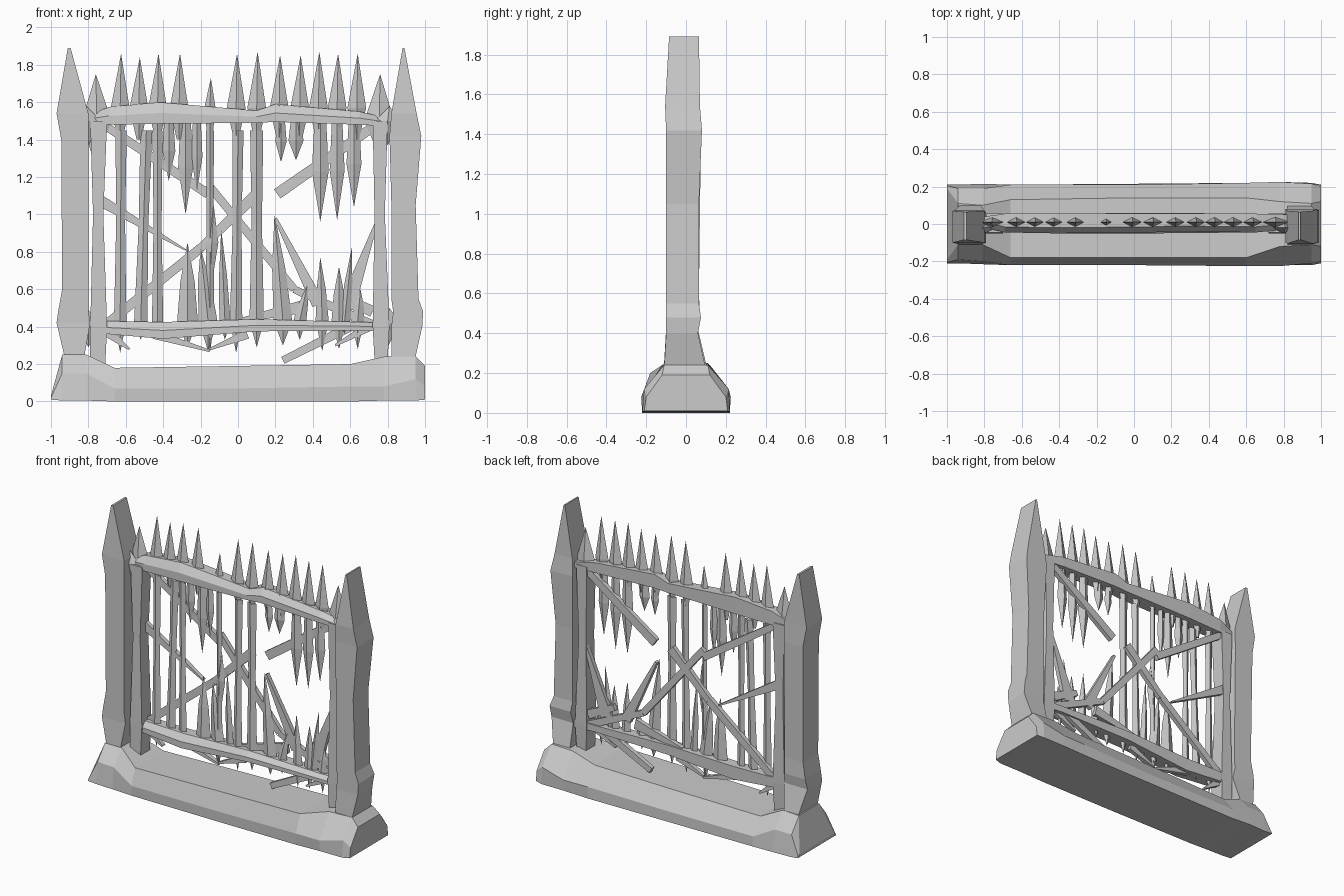
import bpy, bmesh
from mathutils import Vector


def loft(name, rings):
    """Skin equal-sized rings of points and cap both ends."""
    bm = bmesh.new()
    vs = [[bm.verts.new(p) for p in r] for r in rings]
    n = len(rings[0])
    for a, b in zip(vs, vs[1:]):
        for i in range(n):
            j = (i + 1) % n
            bm.faces.new((a[i], a[j], b[j], b[i]))
    bm.faces.new(vs[0])
    bm.faces.new(vs[-1])
    bmesh.ops.remove_doubles(bm, verts=bm.verts, dist=0.0005)
    bmesh.ops.recalc_face_normals(bm, faces=bm.faces)
    me = bpy.data.meshes.new(name)
    bm.to_mesh(me)
    bm.free()
    ob = bpy.data.objects.new(name, me)
    bpy.context.collection.objects.link(ob)
    return ob


def column(name, secs):
    """Upright of rectangular sections (z, x0, x1, y0, y1)."""
    return loft(name, [[(a, c, z), (b, c, z), (b, d, z), (a, d, z)] for z, a, b, c, d in secs])


def spindle(name, secs, y=0.01, d=0.4):
    """Diamond-section picket through (x, z, half width)."""
    rings = []
    for x, z, w in secs:
        t = min(w * d + 0.006, 0.03) if w else 0
        rings.append([(x - w, y, z), (x, y - t, z), (x + w, y, z), (x, y + t, z)])
    return loft(name, rings)


def brace(name, p, q, w0, w1, y0=0.015, y1=0.045):
    """Slanted board in the xz plane."""
    p, q = Vector(p), Vector(q)
    t = (q - p).normalized()
    nrm = Vector((-t.y, t.x))
    rings = []
    for c, w in ((p, w0), (q, w1)):
        a, b = c - nrm * w, c + nrm * w
        rings.append([(a.x, y0, a.y), (b.x, y0, b.y), (b.x, y1, b.y), (a.x, y1, a.y)])
    return loft(name, rings)


# stone-like base, lofted along x: (x, y front low, mid, top, y back top, mid, low, z low, mid, top)
base = [(-1.0, -.21, -.205, -.19, .19, .205, .21, .01, .02, .03),
        (-.94, -.21, -.19, -.11, .11, .19, .21, .005, .15, .25),
        (-.81, -.215, -.2, -.11, .10, .19, .215, .005, .15, .25),
        (-.66, -.215, -.22, -.18, .13, .21, .21, 0, .07, .18),
        (0.0, -.22, -.22, -.18, .14, .21, .215, 0, .07, .19),
        (.6, -.22, -.225, -.18, .14, .22, .22, 0, .08, .20),
        (.78, -.22, -.225, -.12, .12, .225, .22, .005, .08, .24),
        (.95, -.22, -.21, -.11, .11, .215, .22, .005, .12, .24),
        (1.0, -.21, -.20, -.12, .12, .20, .21, .01, .08, .19)]
loft("base", [[(x, a, l), (x, b, m), (x, c, h), (x, d, h), (x, e, m), (x, f, l)]
              for x, a, b, c, d, e, f, l, m, h in base])

# outer posts with ridged tips
column("left_post", [(.15, -.95, -.80, -.12, .12), (.25, -.93, -.82, -.11, .10),
                     (.42, -.97, -.79, -.10, .06), (.49, -.96, -.80, -.10, .07),
                     (.6, -.94, -.80, -.10, .065), (1.40, -.945, -.80, -.10, .075),
                     (1.54, -.97, -.80, -.10, .07), (1.89, -.91, -.895, -.085, .065)])
column("right_post", [(.15, .80, .96, -.12, .12), (.22, .82, .945, -.11, .10),
                      (.40, .82, .985, -.10, .06), (.48, .83, .99, -.10, .075),
                      (.55, .82, .965, -.10, .065), (1.05, .82, .95, -.10, .065),
                      (1.42, .81, .98, -.10, .08), (1.54, .82, .955, -.105, .07),
                      (1.89, .88, .89, -.085, .065)])

# inner stiles of the panel, and their spear tips
column("left_stile", [(.19, -.79, -.71, -.05, .05), (.40, -.79, -.70, -.05, .055),
                      (1.0, -.775, -.72, -.04, .05), (1.5, -.79, -.70, -.045, .055)])
column("right_stile", [(.22, .73, .80, -.05, .05), (.40, .72, .81, -.05, .055),
                       (1.0, .73, .785, -.04, .05), (1.5, .72, .80, -.045, .055)])
for s, side in ((-1, "left"), (1, "right")):
    spindle(side + "_stile_tip", [(s * .77, 1.28, 0), (s * .755, 1.5, .08), (s * .76, 1.75, 0)])
    # pegs joining rails to posts
    for z, part in ((.42, "lower"), (1.5, "upper")):
        spindle(f"{side}_{part}_joint", [(s * .80, z - .13, 0), (s * .80, z, .065), (s * .81, z + .08, 0)], -.02, .6)

# rails: (x, z low, z high, y front, y back)
for name, secs in (("top_rail", [(-.80, 1.49, 1.53, -.02, .04), (-.69, 1.48, 1.575, -.045, .055),
                                 (-.42, 1.485, 1.60, -.05, .06), (.1, 1.49, 1.555, -.045, .055),
                                 (.2, 1.495, 1.59, -.04, .055), (.65, 1.48, 1.55, -.045, .055),
                                 (.82, 1.47, 1.51, -.03, .05)]),
                   ("bottom_rail", [(-.80, .38, .43, -.03, .04), (-.69, .36, .43, -.045, .055),
                                    (-.4, .335, .425, -.05, .055), (.1, .375, .44, -.05, .06),
                                    (.65, .38, .425, -.045, .055), (.82, .37, .42, -.03, .05)])):
    loft(name, [[(x, a, l), (x, a, (l + h) / 2), (x, a + .03, h), (x, b, h), (x, b, l)]
                for x, l, h, a, b in secs])

# spear tips of every picket above the top rail
tips = [(-.63, 1.86), (-.53, 1.84), (-.43, 1.86), (-.315, 1.86), (-.15, 1.73), (-.01, 1.86),
        (.10, 1.87), (.22, 1.85), (.33, 1.85), (.43, 1.87), (.53, 1.86), (.635, 1.86)]
for x, z in tips:
    spindle("picket_tip", [(x, 1.40, .012), (x, 1.57, .05 if z > 1.8 else .03), (x + .005, z, 0)])

# whole pickets running rail to rail
for x, xb, w, zb in ((-.625, -.63, .03, .26), (-.49, -.52, .032, .33), (-.43, -.43, .027, .33),
                     (-.15, -.15, .022, .26), (.0, -.01, .03, .26), (.10, .10, .035, .29)):
    spindle("picket", [(xb, zb, 0), (xb, .43, w * 1.1), ((x + xb) / 2, .95, w * .8), (x, 1.45, w)])
spindle("splintered_picket", [(-.15, .57, 0), (-.14, .85, .035), (-.13, 1.05, 0)])

# broken upper pickets hanging from the top rail
for x, z, w in ((-.28, 1.0, .04), (-.37, 1.18, .035), (-.22, 1.12, .03), (.23, 1.28, .03), (.31, 1.29, .04),
                (.44, .96, .045), (.53, .97, .04), (.62, 1.04, .04)):
    spindle("broken_picket", [(x, z, 0), (x, z + (1.5 - z) * .5, w), (x, 1.5, w * .7)])

# broken lower stubs: (tip x, tip z, root x, half width, bottom z)
for x, z, r, w, b in ((-.27, .85, -.27, .055, .29), (-.20, .82, -.16, .05, .27), (-.09, .92, -.07, .03, .33),
                      (.195, 1.0, .24, .05, .30), (.44, .77, .45, .035, .27), (.54, .72, .54, .04, .28),
                      (.61, .83, .57, .03, .36), (.37, .62, .33, .035, .33), (.655, .60, .64, .035, .28)):
    spindle("broken_stub", [(r, b, 0), (r, .43, w), ((r + x) / 2, (z + .43) / 2, w * .7), (x, z, 0)])

# crossed and broken braces on the back of the panel
for p, q, a, b in (((-.72, 1.48), (-.16, 1.11), .022, .025), ((-.16, 1.16), (.30, .60), .022, .022),
                   ((-.72, .40), (-.2, .82), .025, .025), ((-.2, .82), (.09, 1.10), .022, .03),
                   ((.74, 1.48), (.21, 1.11), .025, .03), ((-.73, 1.07), (-.28, .81), .03, .004),
                   ((.30, .60), (.74, .40), .02, .025), ((0.0, .43), (.36, .51), .012, .035),
                   ((.24, .22), (.60, .40), .02, .025), ((.20, .98), (.43, .52), .008, .035),
                   ((.755, 1.0), (.58, .5), .004, .045), ((.72, .48), (.52, .58), .03, .02)):
    brace("brace", p, q, a, b)

# loose splinters under the bottom rail
for p, q in (((-.70, .37), (-.58, .28)), ((-.45, .36), (-.15, .27)), ((.05, .36), (-.15, .28)),
             ((.70, .40), (.52, .30))):
    brace("splinter", p, q, .025, .006, 0, .03)
